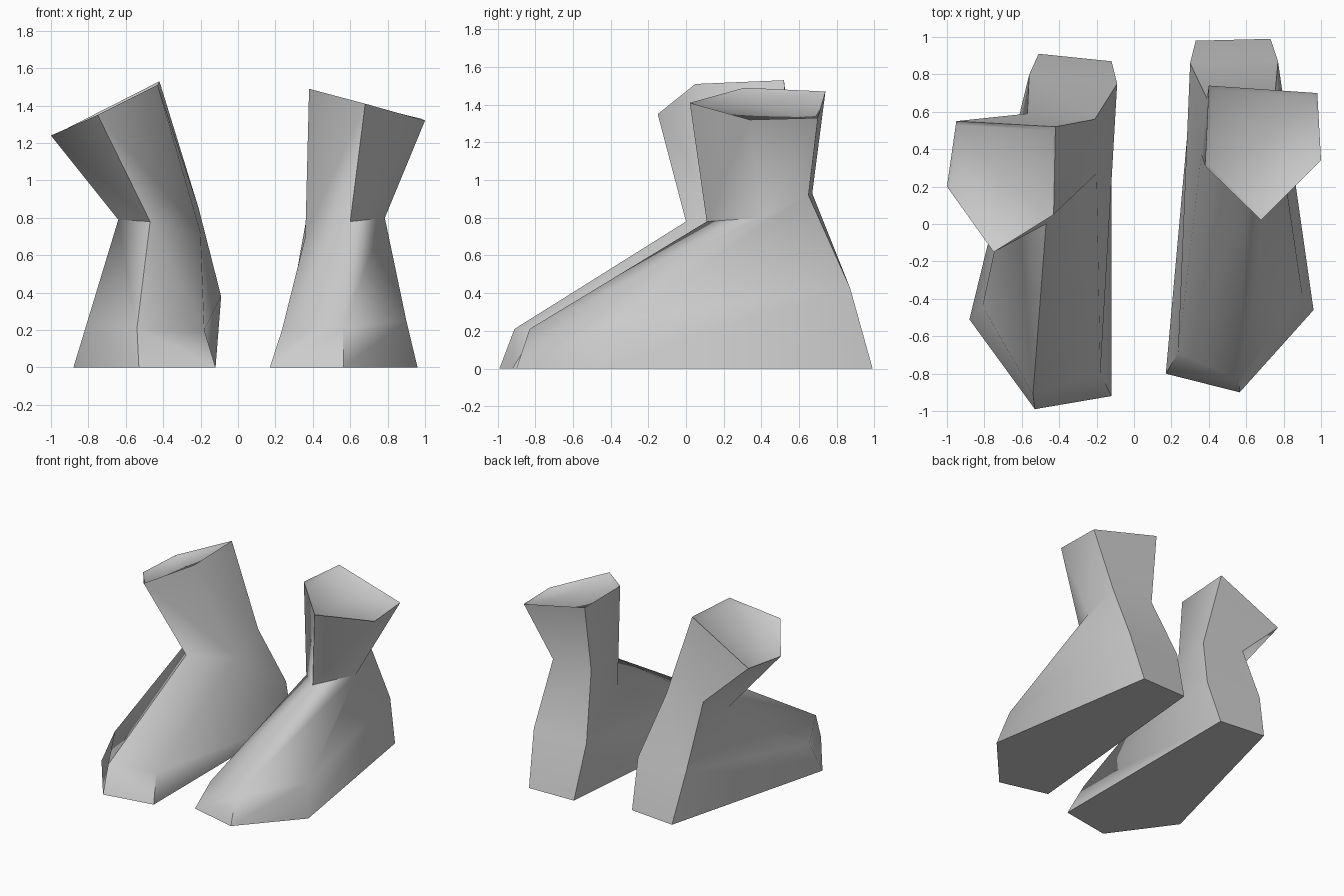
import bpy
import bmesh
import math
from mathutils import Vector

default_cube = bpy.data.objects.get("Cube")
if default_cube:
    bpy.data.objects.remove(default_cube, do_unlink=True)


def make_material(name, value):
    material = bpy.data.materials.new(name)
    material.use_nodes = True
    colour = (value, value, value, 1)
    material.diffuse_color = colour
    material.node_tree.nodes["Principled BSDF"].inputs["Base Color"].default_value = colour
    return material


def bridge(bm, lower, upper):
    """Join two rings of equal length with quads."""
    count = len(lower)
    for i in range(count):
        j = (i + 1) % count
        bm.faces.new((lower[i], lower[j], upper[j], upper[i]))


def build_boot(name, side, sections, material):
    """Loft five-sided sections from sole to collar, then sink the top cap."""
    bm = bmesh.new()
    rings = []
    for section in sections:
        rings.append([bm.verts.new((side * x, y, z)) for x, y, z in section])
    bm.faces.new(rings[0])
    for lower, upper in zip(rings, rings[1:]):
        bridge(bm, lower, upper)

    # Narrow lip around a slightly sunken cap
    rim = rings[-1]
    centre = sum((v.co for v in rim), Vector()) / len(rim)
    drop = Vector((0, 0, -0.02))
    inner = [bm.verts.new(v.co.lerp(centre, 0.07) + drop) for v in rim]
    bridge(bm, rim, inner)
    middle = bm.verts.new(centre + drop)
    for i, vert in enumerate(inner):
        bm.faces.new((vert, inner[(i + 1) % len(inner)], middle))

    # Clip the outer back corner of the collar
    corner = rim[3]
    edge = next(e for e in corner.link_edges if e.other_vert(corner) in rings[-2])
    bm.edges.ensure_lookup_table()
    upper_edge = edge
    bmesh.ops.recalc_face_normals(bm, faces=bm.faces)

    mesh = bpy.data.meshes.new(name)
    bm.to_mesh(mesh)
    bm.free()
    mesh.materials.append(material)
    boot = bpy.data.objects.new(name, mesh)
    bpy.context.collection.objects.link(boot)
    bpy.ops.object.select_all(action="DESELECT")
    boot.select_set(True)
    bpy.context.view_layer.objects.active = boot
    bpy.ops.object.shade_smooth_by_angle(angle=math.radians(60))
    return boot


# Each section runs inner toe, toe tip, outer toe, outer heel, inner heel
left_sections = [
    # sole
    [(.17, -.8, 0), (.565, -.9, 0), (.96, -.46, 0), (.73, .99, 0), (.33, .98, 0)],
    # instep
    [(.235, -.69, .2), (.56, -.83, .21), (.9, -.38, .25), (.77, .87, .43), (.3, .86, .43)],
    # ankle
    [(.36, .37, .7), (.6, .11, .78), (.785, .4, .8), (.75, .65, .92), (.39, .67, .93)],
    # collar
    [(.38, .31, 1.49), (.68, .02, 1.41), (1, .34, 1.32), (.98, .7, 1.33), (.4, .74, 1.47)],
]
right_sections = [
    # sole
    [(.12, -.92, 0), (.53, -.99, 0), (.88, -.51, 0), (.51, .91, 0), (.12, .87, 0)],
    # instep
    [(.18, -.8, .2), (.54, -.91, .21), (.81, -.44, .23), (.56, .8, .4), (.09, .75, .38)],
    # ankle
    [(.2, .27, .72), (.47, 0, .78), (.64, .36, .79), (.57, .59, .9), (.21, .56, .85)],
    # collar
    [(.43, .05, 1.51), (.75, -.15, 1.35), (1, .2, 1.24), (.95, .55, 1.26), (.42, .52, 1.53)],
]

grey = make_material("plain_grey", 0.6)
build_boot("left_boot", 1, left_sections, grey)
build_boot("right_boot", -1, right_sections, grey)
